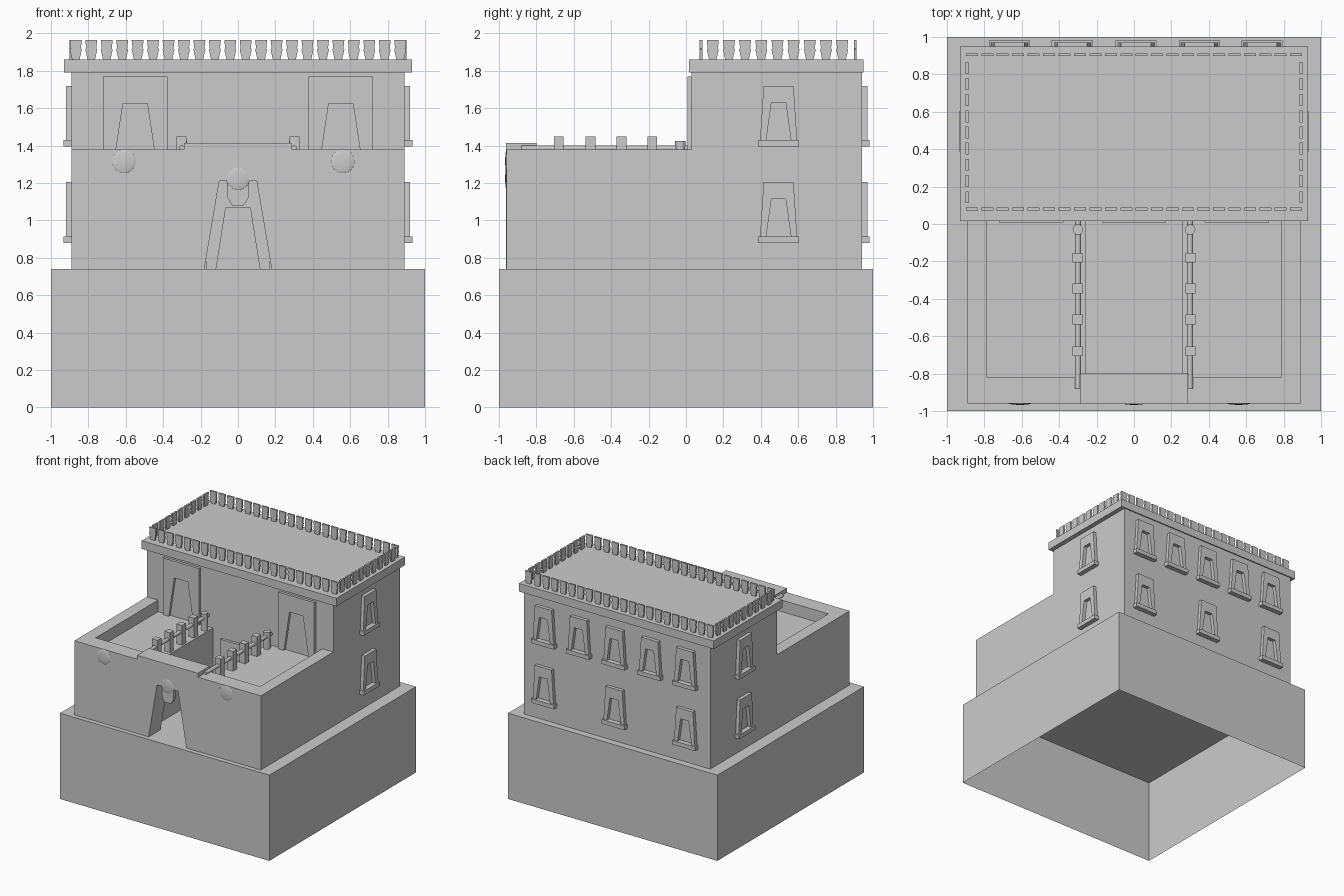
import bpy, bmesh
from math import pi
from mathutils import Matrix, Vector

if "Cube" in bpy.data.objects:
    bpy.data.objects.remove(bpy.data.objects["Cube"])


def finish(name, bm):
    bmesh.ops.recalc_face_normals(bm, faces=bm.faces[:])
    me = bpy.data.meshes.new(name)
    bm.to_mesh(me)
    bm.free()
    ob = bpy.data.objects.new(name, me)
    bpy.context.collection.objects.link(ob)
    return ob


def add_box(bm, lo, hi):
    lo, hi = Vector(lo), Vector(hi)
    m = Matrix.Translation((lo + hi) / 2) @ Matrix.Diagonal((*(hi - lo), 1))
    bmesh.ops.create_cube(bm, size=1, matrix=m)


def box(name, lo, hi):
    bm = bmesh.new()
    add_box(bm, lo, hi)
    return finish(name, bm)


def add_prism(bm, pts, depth, loc=(0, 0, 0), turn=0):
    """Profile in x/z, extruded towards -y, turned about z and moved."""
    m = Matrix.Translation(loc) @ Matrix.Rotation(turn, 4, 'Z')
    a = [bm.verts.new(m @ Vector((x, 0, z))) for x, z in pts]
    b = [bm.verts.new(m @ Vector((x, -depth, z))) for x, z in pts]
    bm.faces.new(a)
    bm.faces.new(b)
    for i in range(len(a)):
        j = (i + 1) % len(a)
        bm.faces.new((a[i], a[j], b[j], b[i]))


def notched(w0, w1, h, d0, d1, dh):
    """Frame profile open at the bottom: outer and opening half widths and heights."""
    return [(-w0, 0), (-w1, h), (w1, h), (w0, 0),
            (d0, 0), (d1, dh), (-d1, dh), (-d0, 0)]


# plinth, open underneath
bm = bmesh.new()
add_box(bm, (-1, -1, 0), (1, 1, .74))
bmesh.ops.delete(bm, geom=[f for f in bm.faces if f.normal.z < -.5], context='FACES')
finish("plinth", bm)

# rear block and its cornice
box("rear_block", (-.89, .03, .74), (.89, .94, 1.79))
box("cornice", (-.93, .015, 1.79), (.93, .95, 1.86))

# front wings with terrace floors and parapets, either side of the courtyard
for side, s in (("left", -1), ("right", 1)):
    bm = bmesh.new()

    def part(x0, y0, z0, x1, y1, z1):
        add_box(bm, (min(s * x0, s * x1), y0, z0), (max(s * x0, s * x1), y1, z1))
    part(.26, -.82, .74, .785, .03, 1.28)
    part(.785, -.82, .74, .89, .03, 1.38)
    part(.285, -.96, .74, .89, -.82, 1.38)
    finish(side + "_wing", bm)

    # terrace railing: posts, round rail and end knob
    bm = bmesh.new()
    for y in (-.68, -.51, -.345, -.18):
        part(.275, y - .026, 1.28, .328, y + .026, 1.45)
    bmesh.ops.create_cone(bm, cap_ends=True, segments=12, radius1=.016, radius2=.016,
                          depth=.9, matrix=Matrix.Translation((s * .3, -.43, 1.385))
                          @ Matrix.Rotation(pi / 2, 4, 'X'))
    bmesh.ops.create_cone(bm, cap_ends=True, segments=12, radius1=.028, radius2=.028,
                          depth=.145, matrix=Matrix.Translation((s * .3, -.03, 1.352)))
    finish(side + "_railing", bm)

# gateway wall with tapered passage
bm = bmesh.new()
add_prism(bm, notched(.29, .29, .675, .18, .1, .47), .162, (0, -.8, .74))
finish("gateway", bm)

# keystone hanging under the middle boss
bm = bmesh.new()
add_prism(bm, [(-.055, .13), (.055, .13), (.055, .04), (.03, 0), (-.03, 0), (-.055, .04)],
          .03, (0, -.93, 1.08))
finish("gate_pendant", bm)

# shallow round bosses on the front
for name, x, z in (("left", -.61, 1.315), ("middle", 0, 1.225), ("right", .56, 1.315)):
    bm = bmesh.new()
    bmesh.ops.create_uvsphere(bm, u_segments=24, v_segments=12, radius=.064,
                              matrix=Matrix.Translation((x, -.958, z))
                              @ Matrix.Diagonal((1, .14, 1, 1)))
    ob = finish(name + "_boss", bm)
    for p in ob.data.polygons:
        p.use_smooth = True

# door surrounds on the terraces and in the courtyard
for name, x, z in (("left", -.55, 1.28), ("right", .55, 1.28), ("courtyard", 0, .74)):
    bm = bmesh.new()
    h = .49 if z > 1 else .475
    add_prism(bm, notched(.172, .172, h, .117, .065, h - .145), .022, (x, .03, z))
    finish(name + "_door_surround", bm)

# windows: tapered frame over a sill
spots = [(x, .94, 1.395, pi) for x in (-.665, -.33, .01, .35, .685)]
spots += [(x, .94, .88, pi) for x in (-.665, .01, .685)]
spots += [(s * .89, .495, z, s * pi / 2) for s in (-1, 1) for z in (1.395, .88)]
bm = bmesh.new()
for x, y, z, turn in spots:
    add_prism(bm, notched(.099, .08, .29, .066, .038, .2), .03, (x, y, z + .035), turn)
    add_prism(bm, [(-.11, 0), (-.11, .035), (.11, .035), (.11, 0)], .042, (x, y, z), turn)
finish("windows", bm)

# battlements around the roof
half = [(.02, 0), (.032, .055), (.027, .06), (.032, .105)]
merlon = half + [(-x, z) for x, z in reversed(half)]
bm = bmesh.new()
for i in range(22):
    x = -.867 + i * 1.734 / 21
    for y in (.087, .912):
        add_prism(bm, merlon, .015, (x, y, 1.86))
for i in range(9):
    y = .143 + i * .0865
    for x in (-.9, .885):
        add_prism(bm, merlon, .015, (x, y, 1.86), pi / 2)
finish("battlements", bm)
